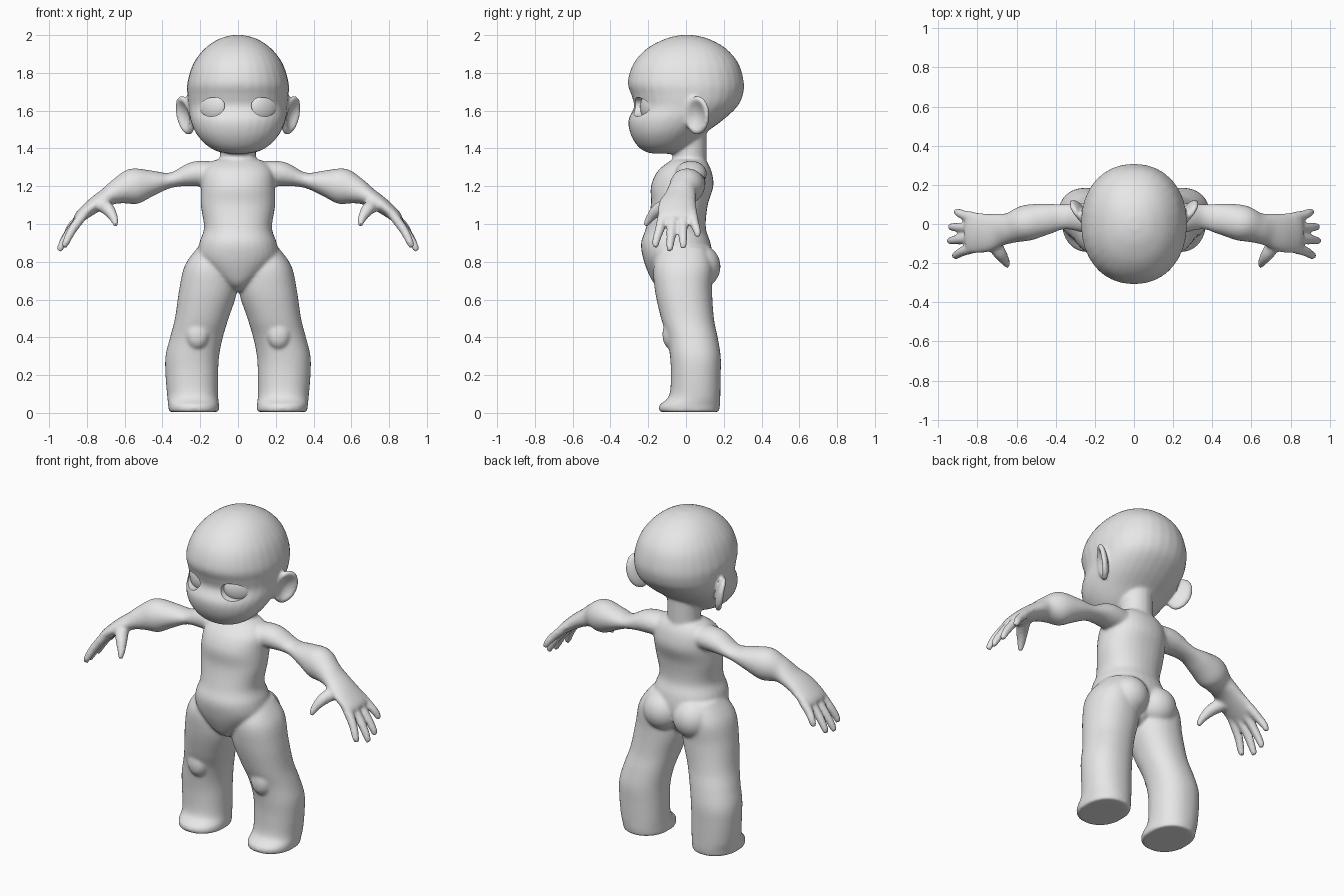
import bpy, bmesh, math
from mathutils import Vector, Matrix

cube = bpy.data.objects.get("Cube")
if cube:
    bpy.data.objects.remove(cube, do_unlink=True)

skin = bpy.data.materials.new("light grey clay")
skin.use_nodes = True
skin.diffuse_color = (0.8, 0.8, 0.8, 1)
skin.node_tree.nodes["Principled BSDF"].inputs["Base Color"].default_value = (0.8, 0.8, 0.8, 1)

SIDES = 32


def smooth_rows(rows, steps=5):
    """Catmull-Rom interpolation of whole rows of numbers."""
    out = []
    for i in range(len(rows) - 1):
        p0, p1 = rows[max(i - 1, 0)], rows[i]
        p2, p3 = rows[i + 1], rows[min(i + 2, len(rows) - 1)]
        for k in range(steps):
            t = k / steps
            out.append([b + t * (c - a) / 2 + t * t * (a - 2.5 * b + 2 * c - d / 2)
                        + t ** 3 * (1.5 * (b - c) + (d - a) / 2)
                        for a, b, c, d in zip(p0, p1, p2, p3)])
    return out + [list(rows[-1])]


def skin_rings(bm, rings, power=2):
    """Closed surface through rings given as centre and two half axes."""
    loops = []
    for centre, u, v in rings:
        loop = []
        for k in range(SIDES):
            a = math.tau * k / SIDES
            c, s = math.cos(a), math.sin(a)
            c = math.copysign(abs(c) ** (2 / power), c)
            s = math.copysign(abs(s) ** (2 / power), s)
            loop.append(bm.verts.new(centre + u * c + v * s))
        loops.append(loop)
    faces = [bm.faces.new(loops[0]), bm.faces.new(loops[-1])]
    for a, b in zip(loops, loops[1:]):
        for k in range(SIDES):
            j = (k + 1) % SIDES
            faces.append(bm.faces.new((a[k], a[j], b[j], b[k])))
    bmesh.ops.recalc_face_normals(bm, faces=faces)


def column(bm, rows, side=1, power=2):
    """Level slices: height, front, back, inner x, outer x."""
    rings = []
    for z, front, back, x0, x1 in smooth_rows(rows):
        rings.append((Vector((side * (x0 + x1) / 2, (front + back) / 2, z)),
                      Vector(((x1 - x0) / 2, 0, 0)), Vector((0, (back - front) / 2, 0))))
    skin_rings(bm, rings, power)


def limb(bm, rows, side):
    """Tube along a path: x, y, z, half width, half thickness."""
    rows = smooth_rows(rows)
    pts = [Vector((side * r[0], r[1], r[2])) for r in rows]
    rings = []
    for i, r in enumerate(rows):
        along = (pts[min(i + 1, len(pts) - 1)] - pts[max(i - 1, 0)]).normalized()
        across = (Vector((0, 1, 0)) - along * along.y).normalized()
        rings.append((pts[i], across * r[3], along.cross(across) * r[4]))
    skin_rings(bm, rings)


def ball(bm, centre, radii):
    bmesh.ops.create_uvsphere(bm, u_segments=32, v_segments=20, radius=1,
                              matrix=Matrix.Translation(centre) @ Matrix.Diagonal((*radii, 1)))


def ear(bm, side):
    """Flattened ball with a hollow outer face, turned forward."""
    made = bmesh.ops.create_uvsphere(bm, u_segments=32, v_segments=24, radius=1)["verts"]
    u, n = Vector((0.55, 0.84, 0)), Vector((0.84, -0.55, 0))
    for v in made:
        r = math.hypot(v.co.x, v.co.y)
        depth = 0.03 * v.co.z
        if v.co.z > 0:
            depth -= 0.042 * max(0, 1 - (r / 0.8) ** 2)
        p = Vector((0.28, 0.06, 1.575)) + u * 0.075 * v.co.x + n * depth
        p += Vector((0.02, 0, 0.105)) * v.co.y
        v.co = Vector((side * p.x, p.y, p.z))
    bmesh.ops.recalc_face_normals(bm, faces=list({f for v in made for f in v.link_faces}))


def finish(name, bm):
    mesh = bpy.data.meshes.new(name)
    bm.to_mesh(mesh)
    bm.free()
    mesh.materials.append(skin)
    obj = bpy.data.objects.new(name, mesh)
    bpy.context.collection.objects.link(obj)
    return obj


def activate(obj):
    bpy.ops.object.select_all(action="DESELECT")
    obj.select_set(True)
    bpy.context.view_layer.objects.active = obj


body = bmesh.new()

# Head and neck
head = [(1.372, -0.17, -0.08, 0.04), (1.385, -0.22, -0.02, 0.11), (1.42, -0.262, 0.03, 0.17),
        (1.48, -0.295, 0.1, 0.222), (1.55, -0.305, 0.195, 0.252), (1.62, -0.275, 0.27, 0.262),
        (1.68, -0.288, 0.3, 0.268), (1.75, -0.308, 0.306, 0.268), (1.85, -0.278, 0.278, 0.236),
        (1.93, -0.205, 0.21, 0.175), (1.98, -0.11, 0.12, 0.1), (2.0, -0.03, 0.04, 0.03)]
column(body, [(z, f, b, -w, w) for z, f, b, w in head], power=2.15)
column(body, [(z, -0.07, 0.108, -0.095, 0.095) for z in (1.25, 1.4, 1.6)])

# Torso
torso = [(0.645, -0.11, 0.05, 0.03), (0.68, -0.165, 0.09, 0.075), (0.74, -0.2, 0.12, 0.15),
         (0.82, -0.228, 0.14, 0.21), (0.9, -0.238, 0.13, 0.205), (0.98, -0.212, 0.105, 0.18),
         (1.1, -0.186, 0.115, 0.197), (1.2, -0.186, 0.145, 0.195), (1.28, -0.15, 0.135, 0.185),
         (1.33, -0.09, 0.11, 0.14), (1.345, -0.06, 0.09, 0.09)]
column(body, [(z, f, b, -w, w) for z, f, b, w in torso], power=2.2)

leg = [(0.005, -0.14, 0.175, 0.1, 0.366), (0.04, -0.142, 0.18, 0.1, 0.37),
       (0.09, -0.09, 0.182, 0.105, 0.375), (0.2, -0.08, 0.184, 0.105, 0.384),
       (0.3, -0.085, 0.184, 0.1, 0.384), (0.4, -0.1, 0.168, 0.08, 0.36),
       (0.5, -0.132, 0.148, 0.05, 0.334), (0.65, -0.165, 0.138, 0.004, 0.312),
       (0.78, -0.17, 0.14, 0.02, 0.282), (0.88, -0.12, 0.1, 0.07, 0.21)]
arm = [(0.12, 0.02, 1.265, 0.085, 0.065), (0.23, 0.03, 1.265, 0.08, 0.066),
       (0.35, 0.037, 1.233, 0.064, 0.04), (0.45, 0.025, 1.218, 0.08, 0.066),
       (0.55, 0.005, 1.2, 0.092, 0.095), (0.63, -0.02, 1.175, 0.078, 0.07),
       (0.69, -0.03, 1.145, 0.085, 0.05), (0.76, -0.045, 1.1, 0.1, 0.042),
       (0.83, -0.045, 1.045, 0.105, 0.032), (0.85, -0.045, 1.02, 0.09, 0.024)]
thumb = [(0.73, -0.08, 1.11, 0.04, 0.04), (0.685, -0.15, 1.075, 0.034, 0.034),
         (0.655, -0.195, 1.025, 0.022, 0.022), (0.648, -0.216, 0.99, 0.014, 0.014)]
# Fingers: knuckle y, tip y, tip x, tip z
fingers = [(-0.12, -0.16, 0.92, 0.875), (-0.07, -0.085, 0.945, 0.855),
           (-0.018, -0.015, 0.94, 0.87), (0.032, 0.06, 0.91, 0.93)]

for s in (1, -1):
    column(body, leg, s, power=2.2)
    ball(body, (s * 0.215, -0.085, 0.415), (0.06, 0.04, 0.075))
    ball(body, (s * 0.1, 0.075, 0.775), (0.115, 0.108, 0.115))
    limb(body, arm, s)
    limb(body, thumb, s)
    for ky, ty, tx, tz in fingers:
        limb(body, [(0.81, ky, 1.06, 0.028, 0.026),
                    ((0.83 + tx) / 2, (ky + ty) / 2, (1.07 + tz) / 2, 0.025, 0.024),
                    (tx - 0.01, ty, tz + 0.03, 0.021, 0.02), (tx, ty, tz, 0.014, 0.014)], s)
    ear(body, s)

body_obj = finish("body", body)

# Melt the parts into one skin
activate(body_obj)
remesh = body_obj.modifiers.new("melt", "REMESH")
remesh.mode = "VOXEL"
remesh.voxel_size = 0.009
soften = body_obj.modifiers.new("soften", "SMOOTH")
soften.factor = 0.5
soften.iterations = 9

# Eye openings cut into the face
cut = bmesh.new()
for s in (1, -1):
    skin_rings(cut, [(Vector((s * 0.135, y, 1.62)), Vector((0.065, 0, -0.006 * s)),
                      Vector((0, 0, 0.05))) for y in (-0.4, -0.16)])
cutter = finish("eye_cutter", cut)
cutter.hide_render = True
opening = body_obj.modifiers.new("eye openings", "BOOLEAN")
opening.object = cutter
opening.operation = "DIFFERENCE"
opening.solver = "EXACT"
for name in [m.name for m in body_obj.modifiers]:
    bpy.ops.object.modifier_apply(modifier=name)
bpy.data.objects.remove(cutter, do_unlink=True)
bpy.ops.object.shade_smooth_by_angle(angle=math.radians(40))

# Eyes set just inside the openings
for s, label in ((1, "left_eye"), (-1, "right_eye")):
    eye = bmesh.new()
    ball(eye, (0, 0, 0), (0.085, 0.04, 0.075))
    obj = finish(label, eye)
    obj.location = (s * 0.135, -0.188, 1.62)
    obj.rotation_euler.z = s * math.radians(30)
    activate(obj)
    bpy.ops.object.shade_smooth()
